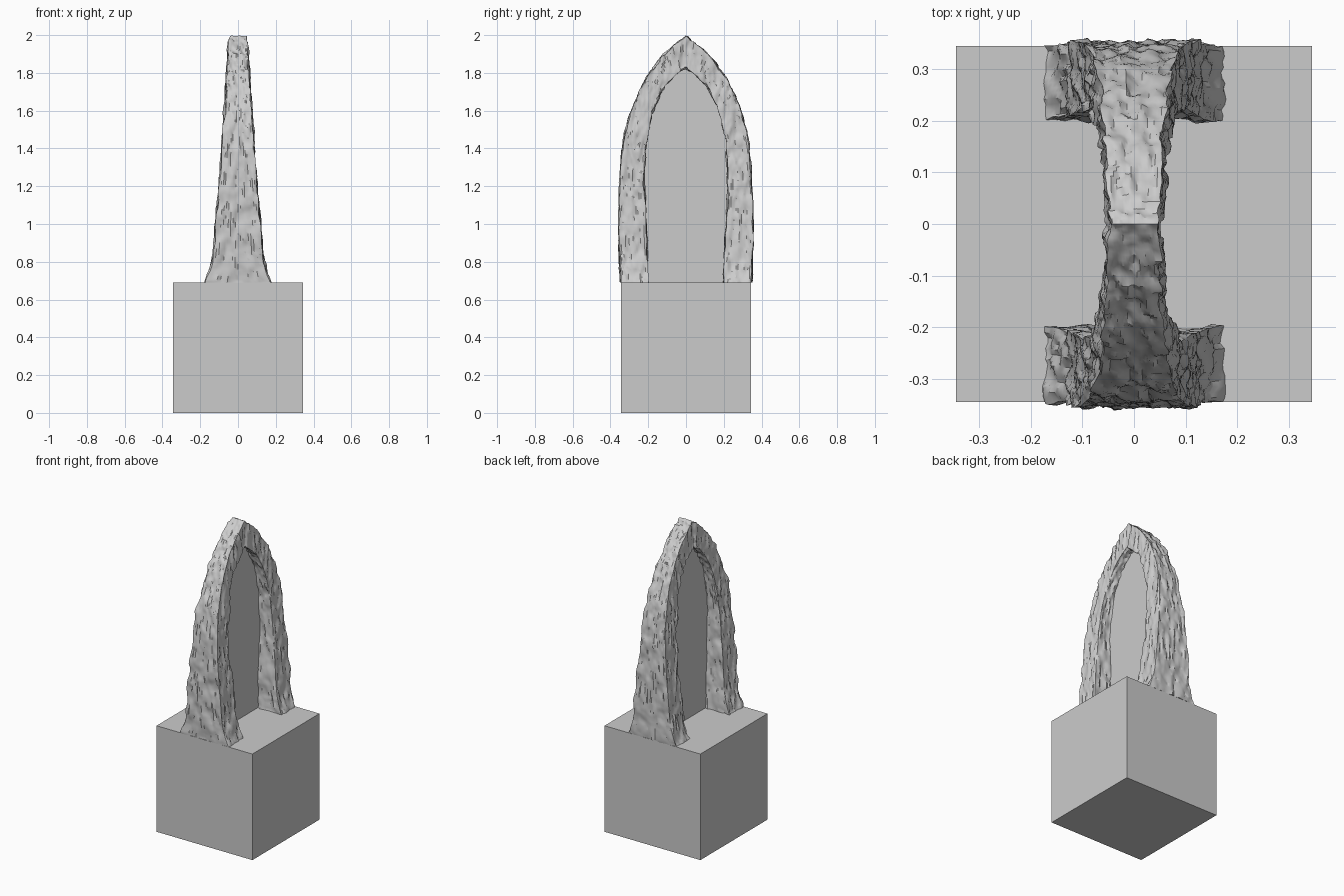
import bpy, bmesh
from mathutils import Vector, noise

if "Cube" in bpy.data.objects:
    bpy.data.objects.remove(bpy.data.objects["Cube"])

BASE_TOP = 0.69

# Half-arch stations: outer y, outer z, outer half depth, inner y, inner z, inner half depth
STATIONS = [
    (0.345, 0.69, 0.172, 0.200, 0.69, 0.172),
    (0.347, 0.75, 0.150, 0.203, 0.75, 0.150),
    (0.350, 0.84, 0.131, 0.207, 0.84, 0.131),
    (0.352, 1.02, 0.115, 0.215, 1.02, 0.115),
    (0.348, 1.22, 0.098, 0.221, 1.20, 0.098),
    (0.330, 1.42, 0.083, 0.217, 1.37, 0.085),
    (0.288, 1.60, 0.071, 0.195, 1.52, 0.076),
    (0.222, 1.75, 0.061, 0.155, 1.65, 0.067),
    (0.130, 1.88, 0.053, 0.085, 1.76, 0.060),
    (0.000, 1.995, 0.047, 0.000, 1.83, 0.056),
]


def catmull(a, b, c, d, t):
    return tuple(0.5 * (2 * q + (r - p) * t + (2 * p - 5 * q + 4 * r - s) * t * t
                        + (3 * q - p - 3 * r + s) * t ** 3)
                 for p, q, r, s in zip(a, b, c, d))


def smooth_path(rows, step):
    path = []
    last = len(rows) - 1
    for i in range(last):
        a, b, c, d = rows[max(i - 1, 0)], rows[i], rows[i + 1], rows[min(i + 2, last)]
        n = max(2, round(Vector((c[0] - b[0], c[1] - b[1])).length / step))
        path += [catmull(a, b, c, d, k / n) for k in range(n)]
    return path + [rows[last]]


def ring(st, side, nx=18, ny=14):
    """Four-sided section between the outer and inner curves."""
    yo, zo, wo, yi, zi, wi = st
    uv = [(-1 + 2 * k / nx, 0) for k in range(nx)]
    uv += [(1, k / ny) for k in range(ny)]
    uv += [(1 - 2 * k / nx, 1) for k in range(nx)]
    uv += [(-1, 1 - k / ny) for k in range(ny)]
    return [Vector((u * (wo + (wi - wo) * v), side * (yo + (yi - yo) * v),
                    zo + (zi - zo) * v)) for u, v in uv]


def bark(p):
    """Vertically stretched chips and grooves."""
    broad = noise.noise(Vector((p.x * 22, p.y * 22, p.z * 7)))
    chip = noise.noise(Vector((p.x * 48 + 7, p.y * 48, p.z * 12)))
    fine = noise.noise(Vector((p.x * 95, p.y * 95 + 3, p.z * 30)))
    step = max(-1, min(1, chip * 4))
    return 0.009 * broad + 0.004 * step + 0.003 * fine


def add_object(name, bm):
    mesh = bpy.data.meshes.new(name)
    bm.to_mesh(mesh)
    bm.free()
    obj = bpy.data.objects.new(name, mesh)
    bpy.context.collection.objects.link(obj)
    return obj


# Square pedestal
bm = bmesh.new()
bmesh.ops.create_cube(bm, size=BASE_TOP)
bmesh.ops.translate(bm, verts=bm.verts, vec=(0, 0, BASE_TOP / 2))
add_object("pedestal", bm)

# Rough bark arch swept from one foot over the apex to the other
half = smooth_path(STATIONS, 0.011)
rings = [ring(s, 1) for s in half] + [ring(s, -1) for s in reversed(half[:-1])]
bm = bmesh.new()
loops = [[bm.verts.new(p) for p in r] for r in rings]
count = len(loops[0])
for a, b in zip(loops, loops[1:]):
    for k in range(count):
        j = (k + 1) % count
        bm.faces.new((a[k], a[j], b[j], b[k]))
bm.faces.new(loops[0])
bm.faces.new(loops[-1])
bmesh.ops.recalc_face_normals(bm, faces=bm.faces)
bm.normal_update()
moves = [(v, v.co + v.normal * bark(v.co)) for v in bm.verts]
for v, co in moves:
    v.co = co
    v.co.z = min(v.co.z, 2.0)
for v in loops[0] + loops[-1]:
    v.co.z = BASE_TOP
arch = add_object("bark_arch", bm)
bpy.context.view_layer.objects.active = arch
arch.select_set(True)
bpy.ops.object.shade_smooth_by_angle(angle=0.55)

# Flat panel filling the opening, tucked slightly into the arch
bm = bmesh.new()
edge = [(s[3] + 0.04 * (s[0] - s[3] > 0.01), s[4] + 0.02 * (s[4] > BASE_TOP)) for s in STATIONS]
outline = edge + [(-y, z) for y, z in reversed(edge[:-1])]
bm.faces.new([bm.verts.new((0, y, z)) for y, z in outline])
add_object("portal_panel", bm)
